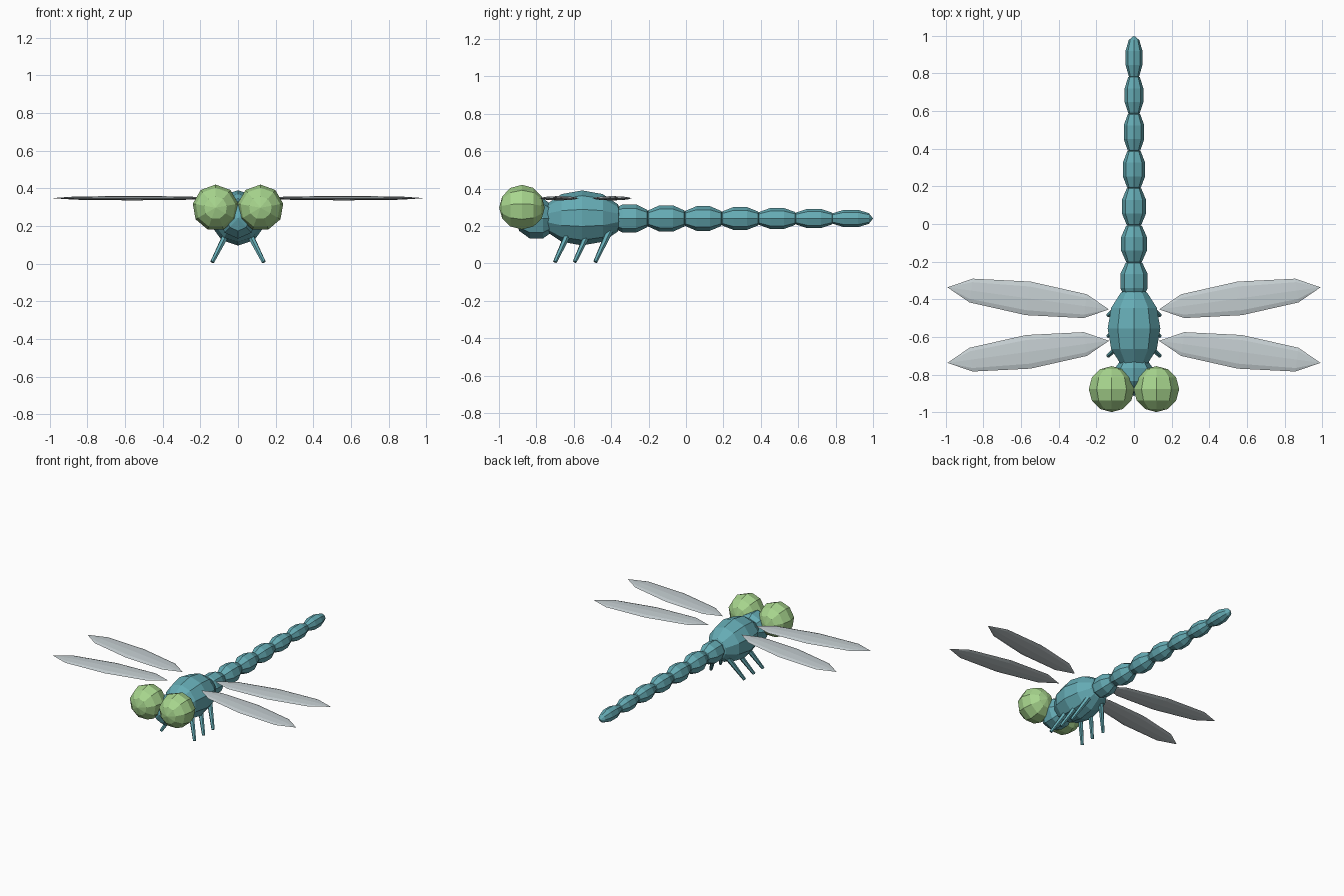
import bpy, bmesh, math
from mathutils import Matrix, Vector

cube = bpy.data.objects.get("Cube")
if cube:
    bpy.data.objects.remove(cube, do_unlink=True)


def material(name, rgb):
    mat = bpy.data.materials.new(name)
    mat.use_nodes = True
    mat.diffuse_color = (*rgb, 1)
    mat.node_tree.nodes["Principled BSDF"].inputs["Base Color"].default_value = (*rgb, 1)
    return mat


TEAL = material("teal body", (0.13, 0.41, 0.46))
GREEN = material("green eyes", (0.39, 0.67, 0.27))
GREY = material("pale grey wings", (0.56, 0.62, 0.64))


def finish(name, bm, mat):
    bmesh.ops.recalc_face_normals(bm, faces=bm.faces)
    mesh = bpy.data.meshes.new(name)
    bm.to_mesh(mesh)
    bm.free()
    mesh.materials.append(mat)
    obj = bpy.data.objects.new(name, mesh)
    bpy.context.collection.objects.link(obj)
    return obj


def ellipsoid(name, loc, radii, segments, rings, mat, turn=0.0):
    """Low-poly ellipsoid with its poles along y and one edge line on top."""
    bm = bmesh.new()
    bmesh.ops.create_uvsphere(bm, u_segments=segments, v_segments=rings, radius=1)
    side = next(v.co for v in bm.verts if v.co.xy.length > 0.1)
    spin = math.pi / 2 - math.atan2(side.y, side.x)
    bm.transform(Matrix.Translation(loc)
                 @ Matrix.Rotation(turn, 4, "Z")
                 @ Matrix.Diagonal((*radii, 1))
                 @ Matrix.Rotation(math.pi / 2, 4, "X")
                 @ Matrix.Rotation(spin, 4, "Z"))
    return finish(name, bm, mat)


def leg(name, top, tip):
    top, tip = Vector(top), Vector(tip)
    axis = tip - top
    bm = bmesh.new()
    bmesh.ops.create_cone(bm, cap_ends=True, segments=6, radius1=0.019,
                          radius2=0.011, depth=axis.length)
    bm.transform(Matrix.Translation((top + tip) / 2)
                 @ axis.to_track_quat("Z", "Y").to_matrix().to_4x4())
    return finish(name, bm, TEAL)


# Thorax and head
ellipsoid("thorax", (0, -0.555, 0.243), (0.147, 0.22, 0.147), 10, 6, TEAL)
ellipsoid("head", (0, -0.80, 0.24), (0.105, 0.113, 0.113), 8, 5, TEAL)

# Tail of overlapping, shrinking segments
COUNT = 7
for i in range(COUNT):
    r = 0.079 - 0.03 * i / (COUNT - 1)
    ellipsoid(f"tail_segment_{i + 1}", (0, -0.303 + 0.1975 * i, 0.24),
              (r * 0.97, 0.118, r), 8, 5, TEAL)

for side, label in ((1, "left"), (-1, "right")):
    # Eyes
    ellipsoid(f"{label}_eye", (side * 0.119, -0.877, 0.297),
              (0.123, 0.122, 0.123), 9, 6, GREEN)

    # Wings, swept apart towards the tips
    for sweep, row, y in ((-1, "front", -0.679), (1, "rear", -0.395)):
        angle = side * (sweep * math.radians(7.8) - math.pi / 2)
        ellipsoid(f"{label}_{row}_wing", (side * 0.562, y, 0.348),
                  (0.09, 0.433, 0.012), 8, 4, GREY, angle)

    # Legs, splayed out and leaning forward
    for row, y in (("front", -0.70), ("middle", -0.595), ("rear", -0.485)):
        leg(f"{label}_{row}_leg", (side * 0.055, y + 0.075, 0.17),
            (side * 0.137, y, 0.008))
